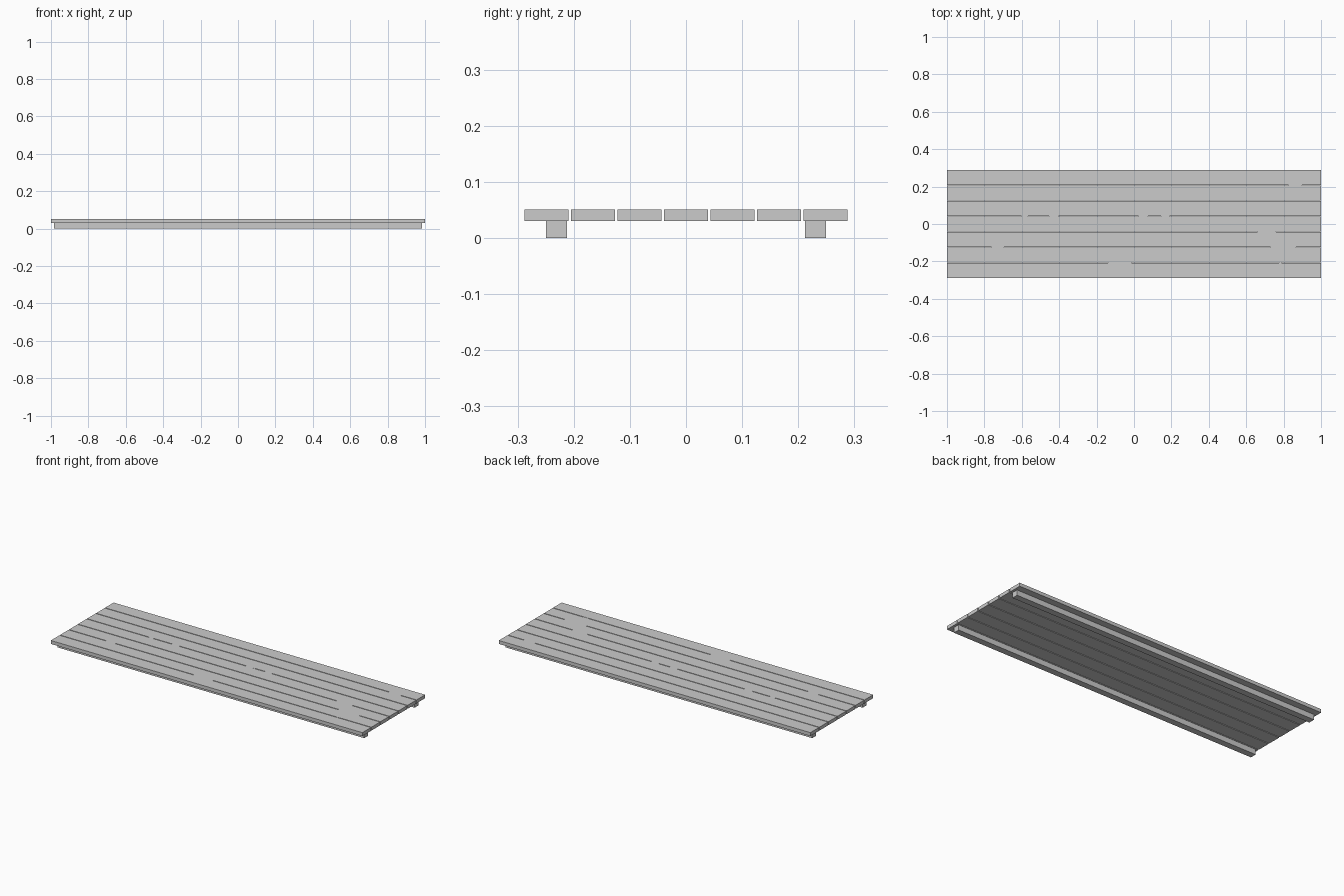
import bpy, bmesh, math

if "Cube" in bpy.data.objects:
    bpy.data.objects.remove(bpy.data.objects["Cube"])


def box(name, center, size):
    bm = bmesh.new()
    bmesh.ops.create_cube(bm, size=1)
    for v in bm.verts:
        v.co = [v.co[i] * size[i] + center[i] for i in range(3)]
    me = bpy.data.meshes.new(name)
    bm.to_mesh(me)
    bm.free()
    ob = bpy.data.objects.new(name, me)
    bpy.context.collection.objects.link(ob)
    return ob


def patch(name, x, y, rx, ry):
    bm = bmesh.new()
    n = 14
    ring = []
    for i in range(n):
        a = 2 * math.pi * i / n
        k = 1 + 0.1 * math.sin(3 * a + x * 9)
        ring.append(bm.verts.new((x + rx * k * math.cos(a), y + ry * k * math.sin(a), 0.0508)))
    bm.faces.new(ring)
    me = bpy.data.meshes.new(name)
    bm.to_mesh(me)
    bm.free()
    bpy.context.collection.objects.link(bpy.data.objects.new(name, me))


# Seven long deck planks with narrow gaps
for i in range(7):
    box(f"plank_{i + 1}", (0, (i - 3) * 0.0829, 0.0405), (2.0, 0.0784, 0.020))

# Two support rails underneath
for side, label in ((-1, "front"), (1, "back")):
    box(f"{label}_rail", (0, side * 0.231, 0.0153), (1.97, 0.037, 0.0306))

# Thin flat surface patches that bridge the gaps
patches = [(-0.19, -0.175, 0.10, 0.028), (-0.08, -0.18, 0.09, 0.045),
           (0.80, -0.155, 0.085, 0.05), (0.71, -0.035, 0.055, 0.027),
           (-0.73, -0.11, 0.055, 0.02), (0.86, 0.212, 0.04, 0.015),
           (-0.585, 0.045, 0.02, 0.01), (-0.43, 0.03, 0.03, 0.03),
           (0.05, 0.045, 0.03, 0.01), (0.165, 0.045, 0.025, 0.01)]
for i, p in enumerate(patches):
    patch(f"surface_patch_{i + 1}", *p)
